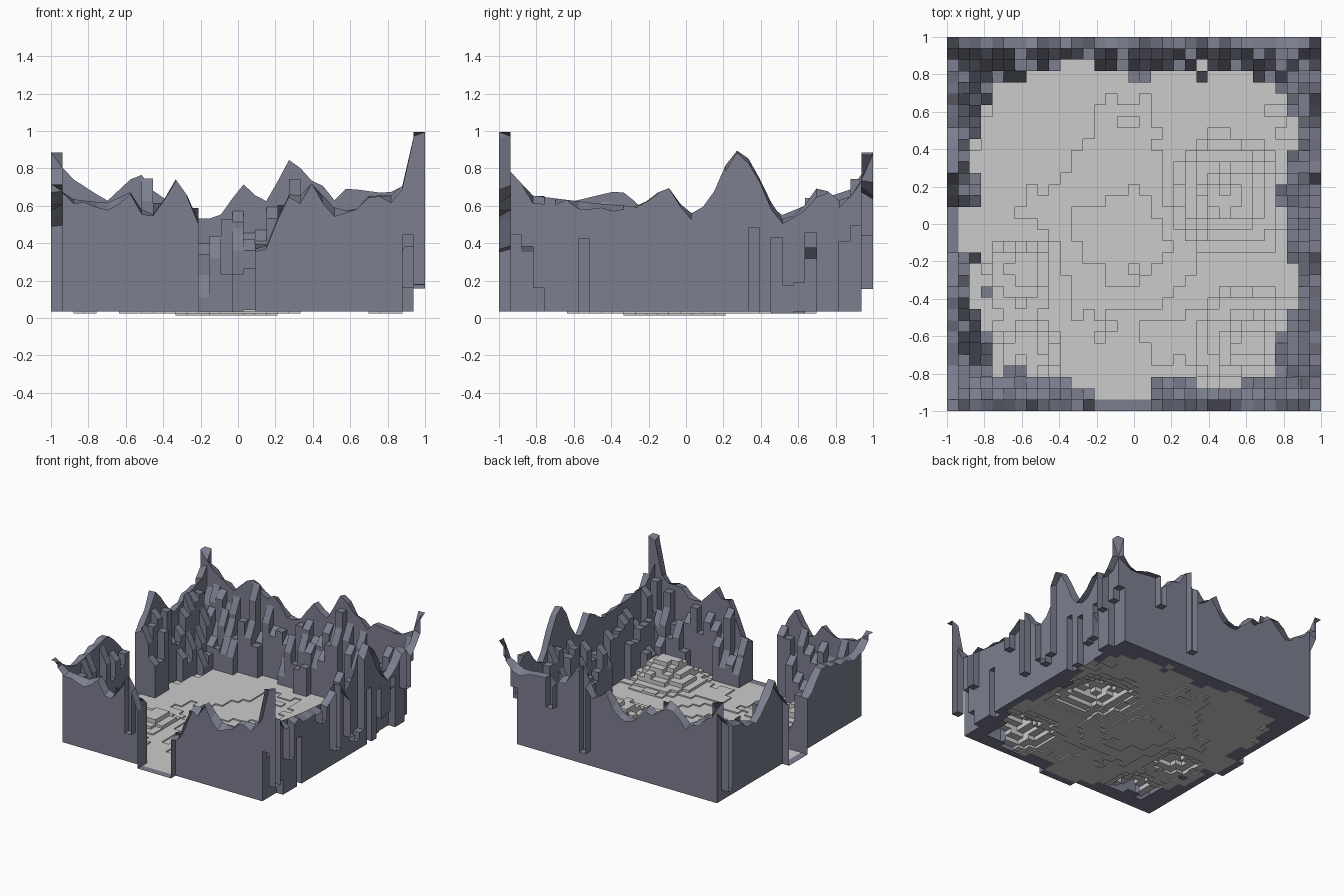
import bpy, bmesh, math, random
from mathutils import Vector

if "Cube" in bpy.data.objects:
    bpy.data.objects.remove(bpy.data.objects["Cube"])
random.seed(7)

N = 33
S = 2 / N
BASE = 0.04
LAST = N - 1

# skyline of each wall: (position along wall, height)
FRONT = [(-1, .72), (-.88, .64), (-.7, .62), (-.57, .68), (-.5, .56), (-.44, .56), (-.32, .77),
         (-.21, .52), (.12, .36), (.18, .42), (.25, .68), (.31, .64), (.4, .73), (.5, .6),
         (.62, .57), (.7, .66), (.86, .66), (.91, .8), (.94, .98), (1, 1.0)]
BACK = [(-1, .89), (-.9, .76), (-.7, .63), (-.55, .77), (-.5, .77), (-.44, .66), (-.38, .64),
        (-.32, .7), (-.2, .52), (-.06, .57), (0, .72), (.05, .72), (.12, .62), (.18, .64),
        (.25, .85), (.31, .85), (.37, .74), (.44, .74), (.5, .62), (.58, .7), (.8, .67), (.94, .74), (1, .88)]
LEFT = [(-1, .72), (-.8, .6), (-.6, .63), (-.35, .69), (-.25, .61), (-.15, .5), (.1, .56),
        (.2, .7), (.28, .82), (.4, .66), (.5, .55), (.72, .64), (.9, .7), (1, .89)]
RIGHT = [(-1, 1.0), (-.94, .79), (-.82, .66), (-.5, .62), (-.25, .6), (-.12, .7), (-.06, .7),
         (0, .53), (.06, .6), (.12, .6), (.18, .76), (.25, .9), (.31, .9), (.4, .74),
         (.5, .53), (.6, .56), (.72, .73), (.8, .63), (.9, .66), (1, .88)]


def skyline(pts, t):
    for (a, h), (b, k) in zip(pts, pts[1:]):
        if t <= b + 1e-6:
            return h + (k - h) * max(0, t - a) / (b - a)
    return pts[-1][1]


# stepped floor with low mounds and a shallow dip
MOUNDS = [(.5, .15, .16, .19), (.62, -.64, .19, .18), (-.6, -.25, .08, .13), (-.6, -.72, .09, .14),
          (.1, -.6, .012, .2), (-.05, -.05, -.022, .35)]


def floor_height(x, y):
    z = .038 + .003 * math.sin(7 * x + 2) * math.cos(6 * y)
    for mx, my, amp, r in MOUNDS:
        z += amp * math.exp(-((x - mx) ** 2 + (y - my) ** 2) / (r * r))
    step = .01 if z < .06 else .035
    z += random.uniform(-.25, .25) * step
    return max(.01, round(z / step) * step)


def edge(i):
    return -1 + i * S


def sides(i, j, x, y):
    return [(j, FRONT, x), (LAST - j, BACK, x), (i, LEFT, y), (LAST - i, RIGHT, y)]


droop = {(i, j): random.uniform(0, .05) for i in range(N + 1) for j in range(N + 1)}


def cell(i, j):
    """Corner heights (00, 10, 01, 11) and whether the cell is rock."""
    x, y = edge(i + .5), edge(j + .5)
    d, prof, t = min(sides(i, j, x, y), key=lambda s: s[0])
    if (j < 5 and -.2 < x < .12) or (i < 5 and -.16 < y < .11):
        return [BASE if d == 0 else floor_height(x, y)] * 4, d == 0
    if d == 0:
        corner = i in (0, LAST) and j in (0, LAST)
        # some rim blocks hang low on the wall
        if not corner and random.random() < (.25 if prof is RIGHT else .04):
            return [random.uniform(.08, .5)] * 4, True
        hs = []
        for b in (0, 1):
            for a in (0, 1):
                h = max(skyline(p, q) for k, p, q in sides(i, j, edge(i + a), edge(j + b)) if k == 0)
                outer = i + a in (0, N) or j + b in (0, N)
                hs.append(h - droop[i + a, j + b] * (outer and not corner))
        return hs, True
    # inner spires, falling towards the floor
    corner = math.exp(-((1 - abs(x)) ** 2 + (1 - abs(y)) ** 2) * 9)
    depth = 2.2 + .6 * math.sin(t * 8 + 1) + 1.7 * corner + random.uniform(-.4, .6)
    if d <= max(1, depth) or (d < 4 and random.random() < .05):
        h = max(.08, skyline(prof, t) * (.9 - .24 * (d - 1)) * random.uniform(.5, 1.08))
        s = random.choice([0, .03, .06]) * (1 if prof in (BACK, RIGHT) else -1)
        if prof in (FRONT, BACK):
            return [h - s, h - s, h + s, h + s], True
        return [h - s, h + s, h - s, h + s], True
    return [floor_height(x, y)] * 4, False


cells = {(i, j): cell(i, j) for i in range(N) for j in range(N)}
meshes = {True: bmesh.new(), False: bmesh.new()}

# undercuts at the foot of the right wall: height per row, mostly near its ends
notch = {j: random.uniform(.1, .5) if random.random() < (.6 if abs(j - 16) > 7 else .15) else BASE
         for j in range(2, LAST - 1)}
notch.update({1: .45, LAST - 1: .5})


def quad(rock, pts, facing):
    bm = meshes[rock]
    f = bm.faces.new([bm.verts.new(p) for p in pts])
    f.normal_update()
    if f.normal.dot(Vector(facing)) < 0:
        f.normal_flip()


def panel(rock, p, q, low, high, facing):
    """Upright face between two plan points."""
    quad(rock, [(*p, low[0]), (*q, low[1]), (*q, high[1]), (*p, high[0])], facing)


def riser(p, q, A, B, ra, rb, facing):
    """Step between two neighbouring cells."""
    if max(abs(A[0] - B[0]), abs(A[1] - B[1])) < 1e-4:
        return
    s = 1 if sum(A) > sum(B) else -1
    panel(ra or rb, p, q, B, A, Vector(facing) * s)


def rim(i, j):
    return i in (0, LAST) or j in (0, LAST)


def is_gate(i, j):
    return rim(i, j) and max(cells[i, j][0]) < .05


for (i, j), (h, rock) in cells.items():
    x0, x1, y0, y1 = edge(i), edge(i + 1), edge(j), edge(j + 1)
    quad(rock, [(x0, y0, h[0]), (x1, y0, h[1]), (x1, y1, h[3]), (x0, y1, h[2])], (0, 0, 1))
    # footing under the rock, raised where undercut
    if rock and not rim(i, j):
        z = notch[j] if i == LAST - 1 else BASE
        quad(True, [(x0, y0, z), (x1, y0, z), (x1, y1, z), (x0, y1, z)], (0, 0, -1))
        if z > BASE:
            panel(True, (x0, y0), (x0, y1), (BASE, BASE), (z, z), (1, 0, 0))
        if i == LAST - 1 and j < LAST - 1:
            k = notch[j + 1]
            riser((x0, y1), (x1, y1), (z, z), (k, k), True, True, (0, -1, 0))
    # risers to neighbours; full wall panels where rim meets interior
    steps = []
    if i < LAST:
        steps.append((i + 1, j, (x1, y0), (x1, y1), (1, 3), (0, 2), (1, 0, 0)))
    if j < LAST:
        steps.append((i, j + 1, (x0, y1), (x1, y1), (2, 3), (0, 1), (0, 1, 0)))
    for a, b, p, q, mine, theirs, fac in steps:
        n, rn = cells[a, b]
        ra, rb = rim(i, j), rim(a, b)
        if ra != rb and not is_gate(i, j) and not is_gate(a, b):
            ri, rj = (i, j) if ra else (a, b)
            _, prof, _ = min(sides(ri, rj, 0, 0), key=lambda s: s[0])
            k = 0 if prof in (FRONT, BACK) else 1
            top = (skyline(prof, p[k]), skyline(prof, q[k]))
            inner_i, inner_j = (a, b) if ra else (i, j)
            z = notch[inner_j] if inner_i == LAST - 1 else BASE
            panel(True, p, q, (z, z), top, Vector(fac) * (-1 if ra else 1))
        else:
            riser(p, q, [h[m] for m in mine], [n[m] for m in theirs], rock, rn, fac)

stone = bpy.data.materials.new("slate_rock")
stone.diffuse_color = (.2, .21, .275, 1)
stone.use_nodes = True
stone.node_tree.nodes["Principled BSDF"].inputs["Base Color"].default_value = stone.diffuse_color
for rock, name in ((True, "cliff_walls"), (False, "stepped_floor")):
    bm = meshes[rock]
    bmesh.ops.dissolve_degenerate(bm, dist=1e-5, edges=bm.edges)
    # drop the whole model onto z = 0
    bmesh.ops.translate(bm, verts=bm.verts, vec=(0, 0, -.005))
    me = bpy.data.meshes.new(name)
    bm.to_mesh(me)
    bm.free()
    ob = bpy.data.objects.new(name, me)
    bpy.context.collection.objects.link(ob)
    if rock:
        me.materials.append(stone)
